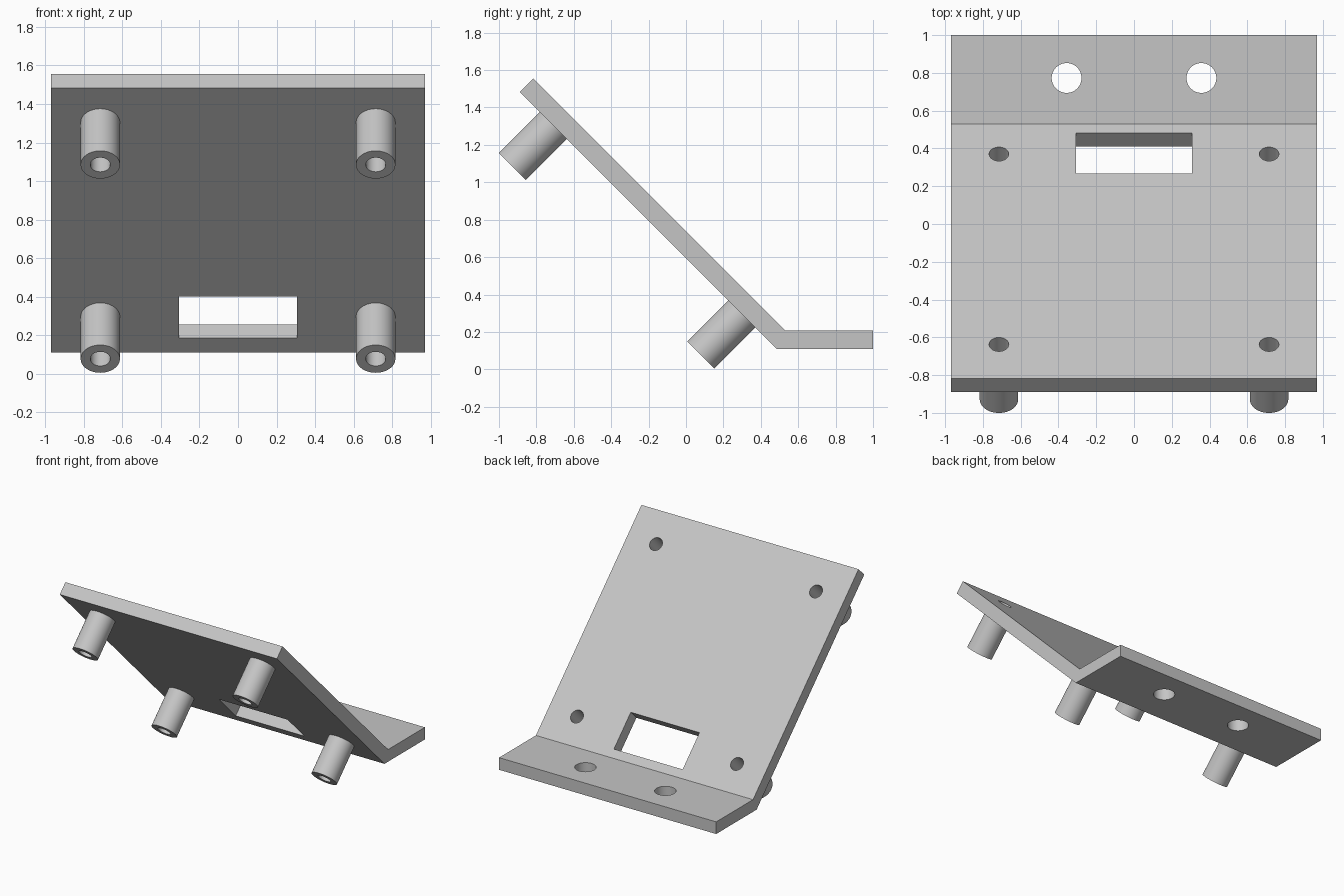
import bpy, bmesh
from math import radians, pi, cos, sin
from mathutils import Matrix, Vector

if "Cube" in bpy.data.objects:
    bpy.data.objects.remove(bpy.data.objects["Cube"], do_unlink=True)

HALF_W = 0.97
POST_X, POST_R, POST_LEN, BORE_R = 0.715, 0.102, 0.31, 0.052
POST_ROOTS = [("upper", -0.709, 1.304), ("lower", 0.299, 0.296)]
SEGMENTS = 48
TILT = Matrix.Rotation(radians(135), 4, "X")   # local z points out of the sloped underside

grey = bpy.data.materials.new("light_grey")
grey.use_nodes = True
colour = (0.56, 0.56, 0.56, 1)
grey.diffuse_color = colour
grey.node_tree.nodes["Principled BSDF"].inputs["Base Color"].default_value = colour


def finish(name, bm):
    bmesh.ops.recalc_face_normals(bm, faces=bm.faces)
    mesh = bpy.data.meshes.new(name)
    bm.to_mesh(mesh)
    bm.free()
    mesh.materials.append(grey)
    obj = bpy.data.objects.new(name, mesh)
    bpy.context.collection.objects.link(obj)
    return obj


def smooth(obj):
    bpy.ops.object.select_all(action="DESELECT")
    obj.select_set(True)
    bpy.context.view_layer.objects.active = obj
    bpy.ops.object.shade_smooth_by_angle(angle=radians(30))


# Bent plate: side profile extruded across the width
profile = [(1, 0.11), (1, 0.208), (0.53, 0.208), (-0.817, 1.555), (-0.889, 1.483), (0.484, 0.11)]
bm = bmesh.new()
side = bm.faces.new([bm.verts.new((-HALF_W, y, z)) for y, z in profile])
extruded = bmesh.ops.extrude_face_region(bm, geom=[side])
moved = [v for v in extruded["geom"] if isinstance(v, bmesh.types.BMVert)]
bmesh.ops.translate(bm, verts=moved, vec=(2 * HALF_W, 0, 0))
plate = finish("bent_plate", bm)

# Cutters: post bores, base mounting holes and the window
bm = bmesh.new()


def drill(matrix, radius):
    bmesh.ops.create_cone(bm, cap_ends=True, segments=SEGMENTS, radius1=radius,
                          radius2=radius, depth=0.4, matrix=matrix)


for x_side in (-1, 1):
    for _, y, z in POST_ROOTS:
        drill(Matrix.Translation((x_side * POST_X, y, z)) @ TILT, BORE_R)
    drill(Matrix.Translation((x_side * 0.357, 0.773, 0.16)), 0.079)
window = Matrix.Translation((0, 0.3025, 0.2925)) @ TILT @ Matrix.Diagonal((0.614, 0.304, 0.4, 1))
bmesh.ops.create_cube(bm, size=1, matrix=window)
cutter = finish("hole_cutter", bm)
cutter.hide_render = True

cut = plate.modifiers.new("holes", "BOOLEAN")
cut.operation = "DIFFERENCE"
cut.solver = "EXACT"
cut.object = cutter
bpy.context.view_layer.objects.active = plate
bpy.ops.object.modifier_apply(modifier=cut.name)
bpy.data.objects.remove(cutter, do_unlink=True)
smooth(plate)

# Hollow posts standing off the sloped underside
for x_side, label in ((1, "left"), (-1, "right")):
    for level, y, z in POST_ROOTS:
        bm = bmesh.new()
        section = [(POST_R, 0), (POST_R, POST_LEN), (BORE_R, POST_LEN), (BORE_R, 0)]
        rings = [[bm.verts.new((r * cos(2 * pi * i / SEGMENTS), r * sin(2 * pi * i / SEGMENTS), h))
                  for i in range(SEGMENTS)] for r, h in section]
        for low, high in zip(rings, rings[1:] + rings[:1]):
            for i in range(SEGMENTS):
                j = (i + 1) % SEGMENTS
                bm.faces.new((low[i], low[j], high[j], high[i]))
        post = finish(f"{level}_{label}_post", bm)
        post.matrix_world = Matrix.Translation(Vector((x_side * POST_X, y, z))) @ TILT
        smooth(post)
